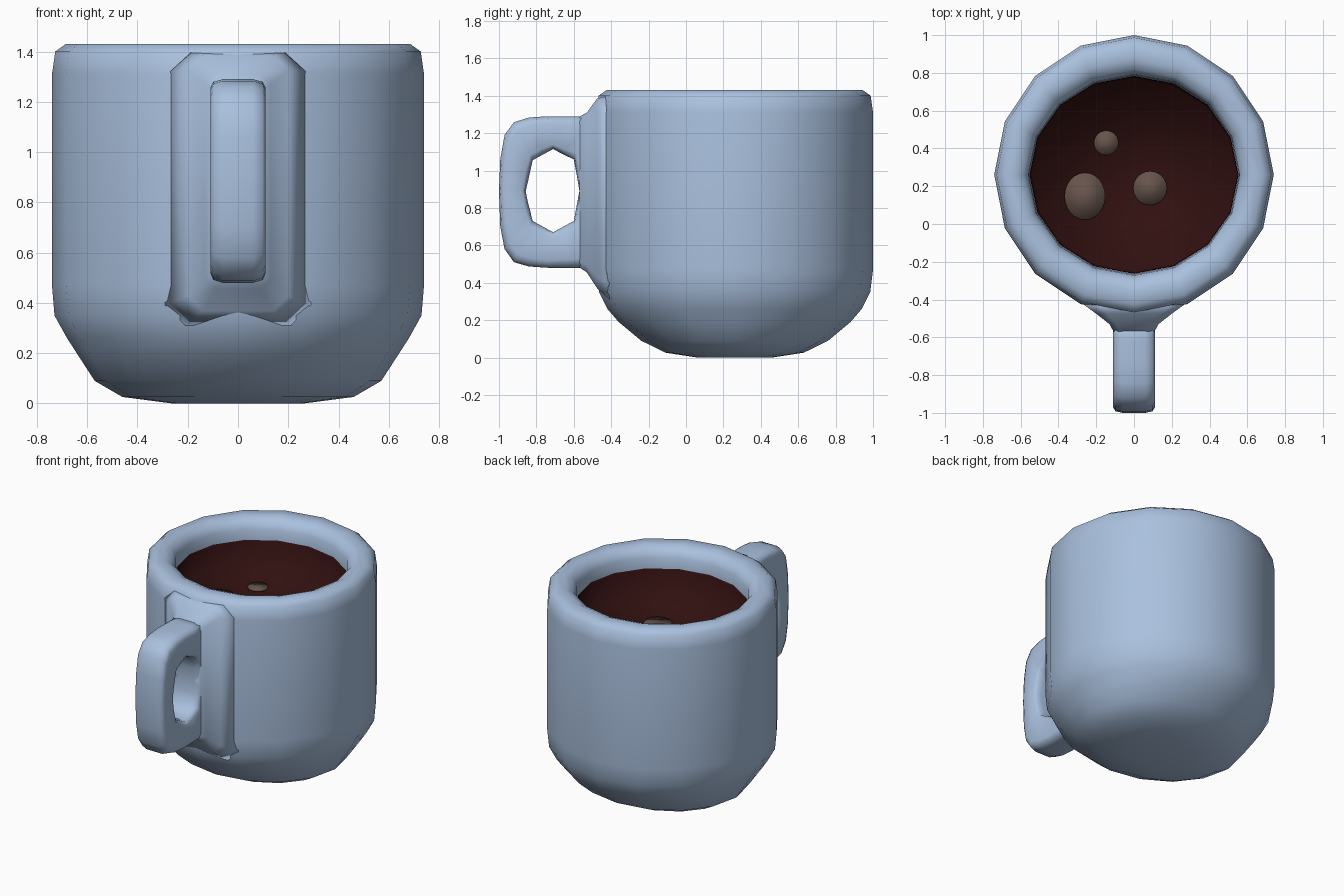
import bpy, bmesh, math

if "Cube" in bpy.data.objects:
    bpy.data.objects.remove(bpy.data.objects["Cube"])

CY = 0.26   # centre of the cup along y


def material(name, rgb):
    m = bpy.data.materials.new(name)
    m.diffuse_color = (*rgb, 1)
    m.use_nodes = True
    m.node_tree.nodes["Principled BSDF"].inputs["Base Color"].default_value = m.diffuse_color
    return m


GLAZE = material("blue_grey_glaze", (0.40, 0.53, 0.73))
DRINK = material("dark_drink", (0.03, 0.005, 0.005))
BUBBLE = material("pale_bubble", (0.135, 0.088, 0.072))


def loft(name, rings, mat, cap_start=False, cap_end=False, closed=False):
    """Skin a list of equal-length point rings with quads."""
    bm = bmesh.new()
    loops = [[bm.verts.new(p) for p in ring] for ring in rings]
    n = len(loops[0])
    pairs = list(zip(loops, loops[1:]))
    if closed:
        pairs.append((loops[-1], loops[0]))
    for a, b in pairs:
        for i in range(n):
            j = (i + 1) % n
            bm.faces.new((a[i], a[j], b[j], b[i]))
    if cap_start:
        bm.faces.new(loops[0][::-1])
    if cap_end:
        bm.faces.new(loops[-1])
    bmesh.ops.recalc_face_normals(bm, faces=bm.faces)
    me = bpy.data.meshes.new(name)
    bm.to_mesh(me)
    bm.free()
    me.materials.append(mat)
    for p in me.polygons:
        p.use_smooth = True
    ob = bpy.data.objects.new(name, me)
    bpy.context.collection.objects.link(ob)
    return ob


def oval(rx, ry, z, cx=0, cy=CY, n=16):
    return [(cx + rx * math.cos(2 * math.pi * i / n),
             cy + ry * math.sin(2 * math.pi * i / n), z) for i in range(n)]


# Cup: rounded base, straight wall, rolled rim, inner wall and hidden floor
profile = [(.26, .20, 0), (.46, .37, .026), (.57, .50, .09), (.635, .62, .19),
           (.68, .68, .26), (.73, .725, .35), (.74, .74, .47), (.74, .74, 1.31),
           (.727, .727, 1.40), (.685, .685, 1.43), (.63, .61, 1.43),
           (.585, .56, 1.41), (.56, .532, 1.36), (.556, .526, 1.28),
           (.556, .526, 1.07)]
loft("cup", [oval(*p) for p in profile], GLAZE, cap_start=True, cap_end=True)

# Drink: dark stained wall and a sunken flat surface
drink = loft("drink", [oval(.554, .524, 1.29), oval(.548, .518, 1.28),
                       oval(.54, .51, 1.10)], DRINK, cap_end=True)
# make the shell face inward and upward
bm = bmesh.new()
bm.from_mesh(drink.data)
bm.faces.ensure_lookup_table()
if max(bm.faces, key=lambda f: len(f.verts)).normal.z < 0:
    bmesh.ops.reverse_faces(bm, faces=bm.faces)
bm.to_mesh(drink.data)
bm.free()

# Bubbles: thin discs on the drink
for i, (x, y, rx, ry) in enumerate([(-.147, .43, .065, .065), (.085, .19, .09, .09),
                                    (-.26, .147, .108, .125)]):
    loft(f"bubble_{i + 1}", [oval(rx, ry, z, x, y, 24) for z in (1.101, 1.108)],
         BUBBLE, cap_start=True, cap_end=True)

# Handle: outer outline paired with an eight-sided hole, as (y, z)
outer = [(-.45, .89), (-.45, 1.09), (-.50, 1.29), (-.62, 1.29), (-.74, 1.29),
         (-.84, 1.283), (-.92, 1.258), (-.97, 1.19), (-.993, 1.06), (-1.0, .89),
         (-.993, .70), (-.97, .58), (-.92, .51), (-.84, .487), (-.74, .48),
         (-.62, .48), (-.50, .48), (-.45, .69)]
hole = [(-.57, .89), (-.585, .98), (-.60, 1.06), (-.655, 1.085), (-.71, 1.115),
        (-.765, 1.085), (-.82, 1.055), (-.832, 1.0), (-.845, .94), (-.857, .89),
        (-.845, .83), (-.832, .78), (-.82, .73), (-.765, .70), (-.71, .67),
        (-.655, .70), (-.60, .73), (-.585, .81)]
half = [(0, .06), (.06, .098), (.2, .11), (.86, .11), (.96, .095), (1, .06)]
section = half + [(t, -x) for t, x in reversed(half)]
loft("handle", [[(x, o[0] + (h[0] - o[0]) * t, o[1] + (h[1] - o[1]) * t)
                 for t, x in section] for o, h in zip(outer, hole)],
     GLAZE, closed=True)


# Handle root: flare that blends the cup wall into the handle
def root_ring(y, hx, z0, z1, c):
    return [(-hx, y, z0 + c), (-hx + c, y, z0), (hx - c, y, z0), (hx, y, z0 + c),
            (hx, y, z1 - c), (hx - c, y, z1), (-hx + c, y, z1), (-hx, y, z1 - c)]


loft("handle_root", [root_ring(-.41, .29, .31, 1.40, .08),
                     root_ring(-.475, .20, .37, 1.385, .06),
                     root_ring(-.53, .13, .455, 1.31, .04),
                     root_ring(-.57, .108, .482, 1.288, .03)],
     GLAZE, cap_start=True, cap_end=True)
